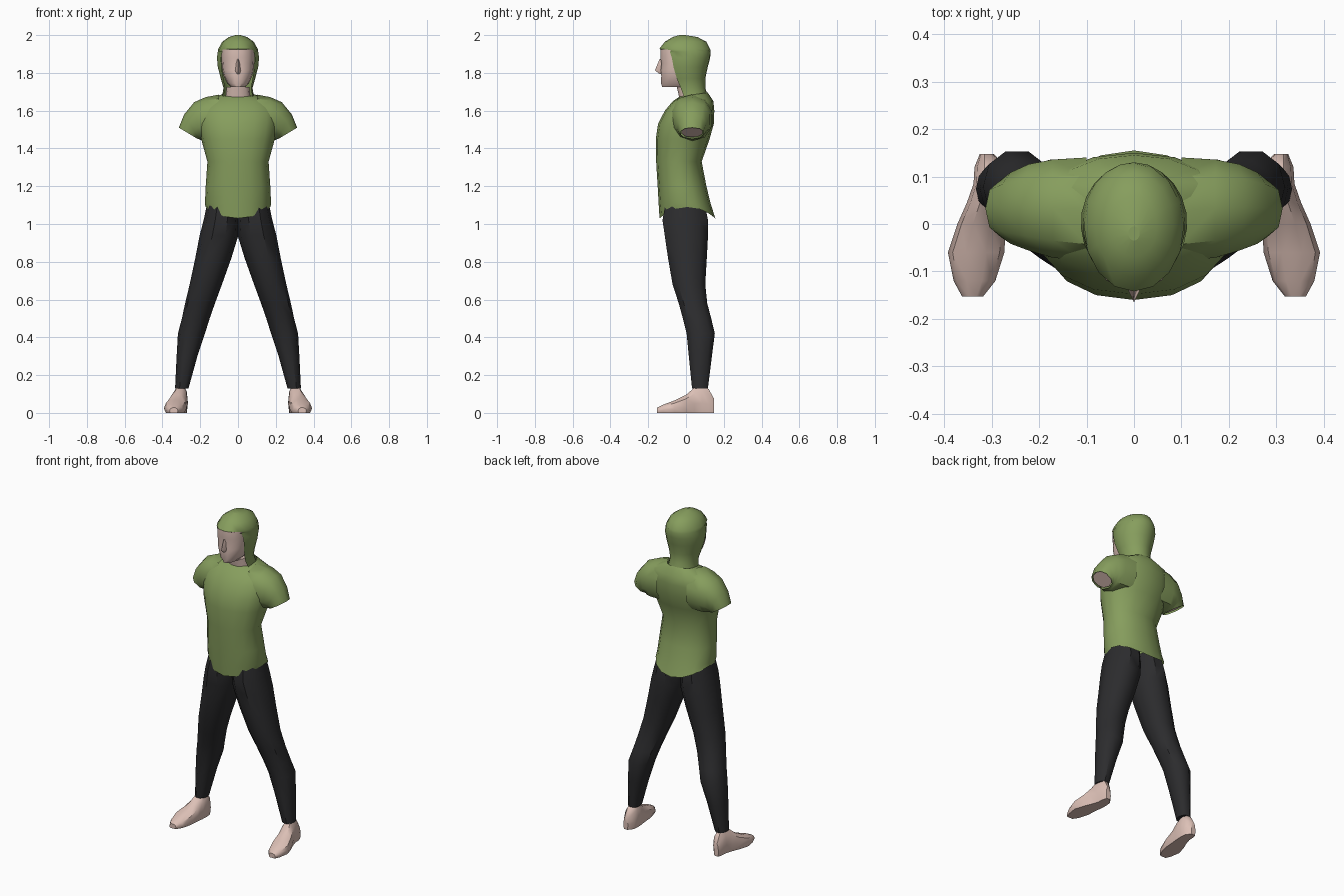
import bpy, bmesh
from math import sin, cos, pi, radians
from mathutils import Vector as V

if "Cube" in bpy.data.objects:
    bpy.data.objects.remove(bpy.data.objects["Cube"])


def material(name, rgb):
    m = bpy.data.materials.new(name)
    m.diffuse_color = (*rgb, 1)
    m.use_nodes = True
    m.node_tree.nodes["Principled BSDF"].inputs["Base Color"].default_value = m.diffuse_color
    return m


GREEN = material("green_cloth", (0.24, 0.34, 0.11))
BLACK = material("black_cloth", (0.025, 0.025, 0.027))
SKIN = material("skin", (0.72, 0.53, 0.47))


def spow(a, p):
    return abs(a) ** (2 / p) * (1 if a > 0 else -1)


def ring(c, u, v, n, p=2.0):
    """Superellipse of n points around c, spanned by u and v."""
    c, u, v = V(c), V(u), V(v)
    return [c + u * spow(cos(2 * pi * i / n), p) + v * spow(sin(2 * pi * i / n), p)
            for i in range(n)]


def flat_ring(z, x0, x1, y0, y1, n, p=2.0):
    """Horizontal ring inside the given x and y limits."""
    return ring(((x0 + x1) / 2, (y0 + y1) / 2, z), ((x1 - x0) / 2, 0, 0),
                (0, (y1 - y0) / 2, 0), n, p)


def loft(name, rings, mat, closed=True, cap0=False, cap1=False, side=1, angle=40):
    bm = bmesh.new()
    rows = [[bm.verts.new((p[0] * side, p[1], p[2])) for p in r] for r in rings]
    n = len(rows[0])
    for a, b in zip(rows, rows[1:]):
        for i in range(n if closed else n - 1):
            j = (i + 1) % n
            bm.faces.new((a[i], a[j], b[j], b[i]))
    if cap0:
        bm.faces.new(rows[0])
    if cap1:
        bm.faces.new(rows[-1])
    bmesh.ops.remove_doubles(bm, verts=bm.verts, dist=0.0005)
    bmesh.ops.recalc_face_normals(bm, faces=bm.faces)
    me = bpy.data.meshes.new(name)
    bm.to_mesh(me)
    bm.free()
    ob = bpy.data.objects.new(name, me)
    bpy.context.collection.objects.link(ob)
    me.materials.append(mat)
    bpy.ops.object.select_all(action='DESELECT')
    ob.select_set(True)
    bpy.context.view_layer.objects.active = ob
    bpy.ops.object.shade_smooth_by_angle(angle=radians(angle))
    return ob


# Shirt body: z, half width, front y, back y; the hem rises at the sides
body = [(1.03, .172, -.14, .155), (1.11, .175, -.145, .13), (1.2, .171, -.15, .108),
        (1.33, .162, -.158, .083), (1.45, .195, -.16, .125), (1.53, .21, -.148, .147),
        (1.60, .21, -.112, .15), (1.65, .18, -.07, .145), (1.685, .085, -.035, .115)]
rings = [flat_ring(z, -w, w, f, b, 16, 2.15) for z, w, f, b in body]
for i, p in enumerate(rings[0]):
    p.z += 0.06 * cos(2 * pi * i / 16) ** 2
for p in rings[-1]:
    p.z += 0.15 * (p.y - 0.04)
loft("shirt_body", rings, GREEN)

# Sleeves: (bottom x, z), (top x, z), front y, back y
sleeve = [((.10, 1.44), (.10, 1.685), -.085, .145), ((.18, 1.44), (.17, 1.672), -.075, .14),
          ((.20, 1.445), (.232, 1.645), -.06, .13), ((.207, 1.45), (.285, 1.58), -.045, .112),
          ((.213, 1.45), (.313, 1.51), -.03, .095)]
# Legs: z, inner x, outer x, front y, back y
leg = [(1.1, -.005, .165, -.115, .105), (1.02, -.005, .182, -.13, .122),
       (.94, -.002, .203, -.118, .122), (.82, .035, .226, -.10, .115),
       (.68, .085, .256, -.075, .106), (.58, .122, .28, -.042, .116),
       (.5, .15, .297, -.02, .137), (.42, .175, .318, .0, .156),
       (.3, .215, .325, .012, .14), (.13, .262, .333, .03, .118)]
# Feet: y, inner x, outer x, top z
foot = [(.147, .295, .325, .08), (.12, .27, .336, .13), (.085, .265, .338, .15),
        (.045, .266, .352, .138), (.0, .27, .372, .098), (-.06, .273, .392, .068),
        (-.12, .292, .38, .045), (-.153, .318, .362, .028)]

for side, label in ((1, "left"), (-1, "right")):
    rs = []
    for (bx, bz), (tx, tz), f, b in sleeve:
        rs.append(ring(((bx + tx) / 2, (f + b) / 2, (bz + tz) / 2),
                       ((tx - bx) / 2, 0, (tz - bz) / 2), (0, (b - f) / 2, 0), 10, 2.3))
    loft(label + "_sleeve", rs, GREEN, side=side)
    # Arm stump filling the sleeve end
    end = rs[-1]
    mid = sum(end, V()) / len(end)
    inset = [mid + (p - mid) * .93 + V((-.005, 0, .008)) for p in end]
    loft(label + "_arm_stump", [[p + V((-.03, 0, .04)) for p in inset], inset],
         SKIN, cap1=True, side=side)
    # Trouser leg
    loft(label + "_trouser_leg", [flat_ring(*r, 10, 2.2) for r in leg], BLACK,
         cap0=True, cap1=True, side=side)
    # Bare foot with a flat sole
    fs = []
    for y, x0, x1, top in foot:
        r = ring(((x0 + x1) / 2, y, top * .35), ((x1 - x0) / 2, 0, 0),
                 (0, 0, top * .65), 10, 2.3)
        for p in r:
            p.z = max(p.z, 0)
        fs.append(r)
    loft(label + "_foot", fs, SKIN, cap0=True, cap1=True, side=side)

# Face and neck: z, half width, front y, back y
face = [(1.64, .07, -.03, .08), (1.725, .06, -.05, .07), (1.724, .036, -.128, .06),
        (1.745, .058, -.134, .06), (1.785, .076, -.133, .06), (1.815, .083, -.136, .06),
        (1.85, .086, -.132, .06), (1.88, .088, -.138, .06), (1.925, .088, -.137, .06)]
loft("face_and_neck", [flat_ring(z, -w, w, f, b, 14, 2.3) for z, w, f, b in face],
     SKIN, cap1=True)

# Nose
loft("nose", [[V((-.006, -.128, 1.875)), V((0, -.14, 1.872)), V((.006, -.128, 1.875))],
              [V((-.019, -.125, 1.81)), V((0, -.165, 1.813)), V((.019, -.125, 1.81))],
              [V((-.012, -.125, 1.795)), V((0, -.138, 1.793)), V((.012, -.125, 1.795))]],
     SKIN, cap1=True)

# Hood: z, half width, front y, back y, half arc measured from the back (180 = closed)
hood = [(1.67, .085, -.06, .118, 115), (1.72, .077, -.075, .102, 118),
        (1.77, .091, -.095, .102, 122), (1.83, .107, -.115, .115, 125),
        (1.88, .112, -.125, .128, 127), (1.912, .108, -.132, .13, 130),
        (1.926, .105, -.142, .128, 180), (1.965, .083, -.112, .108, 180),
        (1.99, .048, -.07, .06, 180), (2.0, .012, -.035, -.005, 180)]
rings = []
for z, w, f, b, arc in hood:
    angs = [radians(arc) * (2 * k / 16 - 1) for k in range(17)]
    rings.append([V((w * sin(a), (f + b) / 2 + (b - f) / 2 * cos(a), z)) for a in angs])
loft("hood", rings, GREEN, closed=False, cap1=False)
loft("hood_crown", [rings[-1][:-1], [p + V((0, 0, -.003)) for p in rings[-1][:-1]]],
     GREEN, cap0=True)
